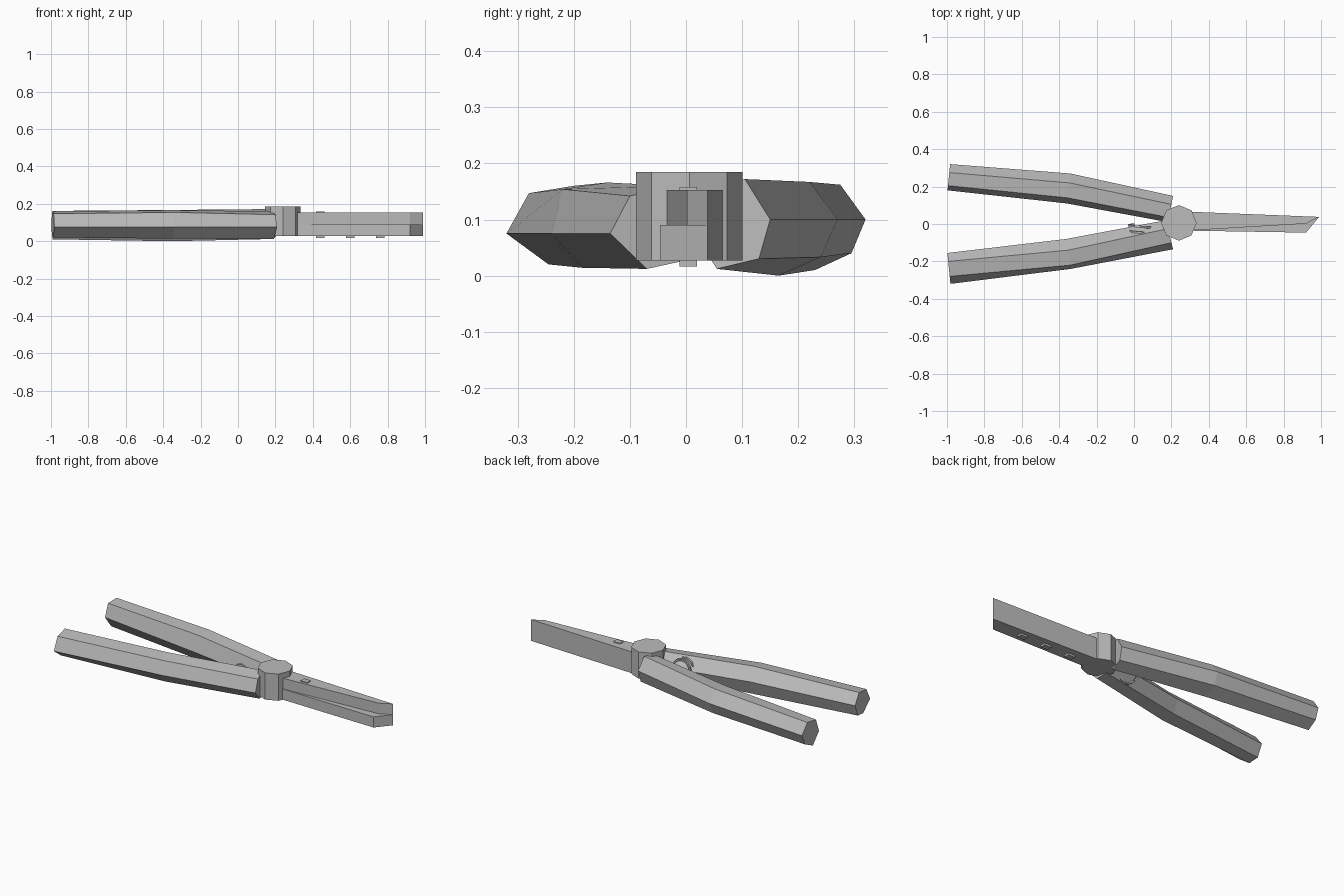
import bpy, bmesh, math

if "Cube" in bpy.data.objects:
    bpy.data.objects.remove(bpy.data.objects["Cube"])

metal = bpy.data.materials.new("grey_metal")
metal.diffuse_color = (0.5, 0.5, 0.5, 1)
metal.use_nodes = True
metal.node_tree.nodes["Principled BSDF"].inputs["Base Color"].default_value = metal.diffuse_color


def finish(name, bm):
    bmesh.ops.recalc_face_normals(bm, faces=bm.faces)
    me = bpy.data.meshes.new(name)
    bm.to_mesh(me)
    bm.free()
    me.materials.append(metal)
    ob = bpy.data.objects.new(name, me)
    bpy.context.collection.objects.link(ob)
    return ob


def loft(name, rings):
    """Join matching closed rings of points and cap both ends."""
    bm = bmesh.new()
    rows = [[bm.verts.new(p) for p in r] for r in rings]
    n = len(rows[0])
    for a, b in zip(rows, rows[1:]):
        for i in range(n):
            j = (i + 1) % n
            bm.faces.new((a[i], a[j], b[j], b[i]))
    bm.faces.new(rows[0])
    bm.faces.new(rows[-1])
    return finish(name, bm)


def prism(name, outline, z0, z1):
    return loft(name, [[(x, y, z) for x, y in outline] for z in (z0, z1)])


def handle(name, stations):
    """Hexagonal grip: each station is (x, y centre, x skew, hexagon y/z points)."""
    loft(name, [[(x + k * (y - yc), y, z) for y, z in pts]
                for x, yc, k, pts in stations])


# Hexagonal grips, bent in the middle
handle("back_handle", [
    (-0.99, 0.25, 0.1, [(0.32, 0.10), (0.275, 0.162), (0.205, 0.155),
                        (0.18, 0.08), (0.23, 0.01), (0.295, 0.04)]),
    (-0.35, 0.19, 0.12, [(0.27, 0.10), (0.22, 0.167), (0.14, 0.16),
                         (0.11, 0.07), (0.165, 0.0), (0.24, 0.033)]),
    (0.195, 0.08, 0.2, [(0.15, 0.10), (0.105, 0.172), (0.035, 0.16),
                        (0.01, 0.08), (0.055, 0.012), (0.13, 0.03)])])
handle("front_handle", [
    (-0.99, -0.235, -0.1, [(-0.32, 0.075), (-0.28, 0.147), (-0.20, 0.16),
                           (-0.155, 0.10), (-0.185, 0.03), (-0.245, 0.02)]),
    (-0.35, -0.16, -0.15, [(-0.24, 0.075), (-0.22, 0.154), (-0.14, 0.166),
                           (-0.08, 0.10), (-0.105, 0.02), (-0.185, 0.014)]),
    (0.19, -0.06, -0.25, [(-0.135, 0.075), (-0.10, 0.142), (-0.025, 0.16),
                          (0.02, 0.09), (-0.01, 0.025), (-0.07, 0.012)])])

# Octagonal pivot
prism("pivot", [(0.24 + 0.095 * math.cos(i * math.pi / 4),
                 0.006 + 0.095 * math.sin(i * math.pi / 4)) for i in range(8)],
      0.027, 0.185)

# Jaws: wide lower layer and narrower upper layer, slanted tips
prism("lower_jaw", [(0.26, -0.035), (0.92, -0.046), (0.99, 0.038), (0.26, 0.067)],
      0.027, 0.09)
prism("upper_jaw", [(0.26, -0.037), (0.92, 0.002), (0.99, 0.038), (0.26, 0.067)],
      0.09, 0.153)


# Small studs under the jaws and one on top
def stud(name, x, z0, z1):
    prism(name, [(x - 0.022, -0.012), (x + 0.022, -0.012),
                 (x + 0.022, 0.02), (x - 0.022, 0.02)], z0, z1)


for i, x in enumerate((0.44, 0.60, 0.76)):
    stud("lower_stud_%d" % (i + 1), x, 0.016, 0.03)
stud("upper_stud", 0.44, 0.15, 0.158)

# Spring coil between the handles, swept with a square wire
turns, steps, rings = 1.6, 20, []
for i in range(steps + 1):
    a = math.pi * 0.1 + i / steps * turns * 2 * math.pi
    y = -0.052 + 0.05 * i / steps
    rings.append([(0.035 + r * math.cos(a), y + d, 0.088 + r * math.sin(a))
                  for r, d in ((0.056, -0.005), (0.066, -0.005),
                               (0.066, 0.005), (0.056, 0.005))])
loft("spring", rings)
